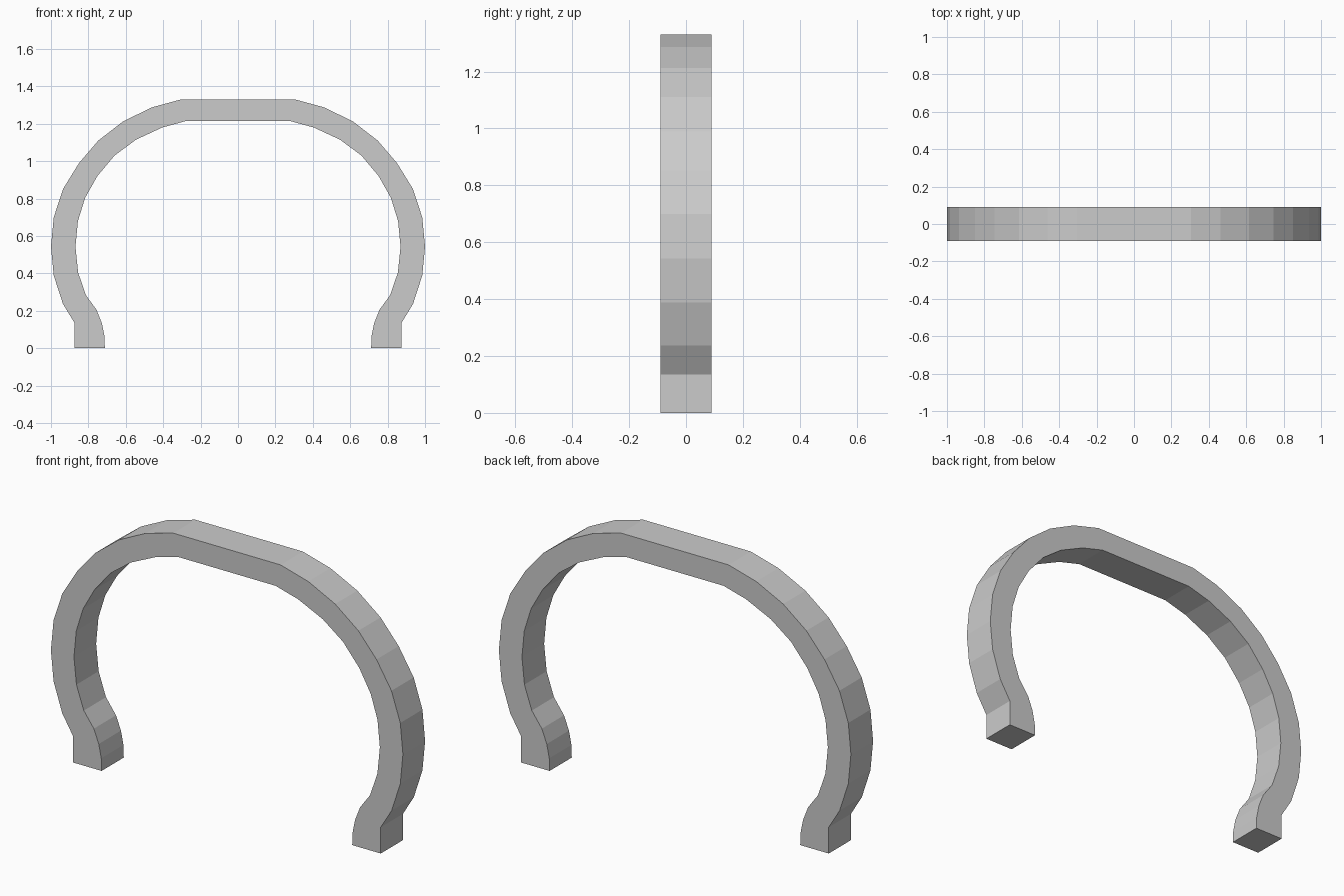
import bpy, bmesh

if "Cube" in bpy.data.objects:
    bpy.data.objects.remove(bpy.data.objects["Cube"])

# Half outline of the arch in x, z: outer edge going up, then inner edge going down
outer = [(0.874, 0), (0.874, 0.135), (0.936, 0.237), (0.985, 0.388), (1.0, 0.543),
         (0.985, 0.70), (0.935, 0.852), (0.85, 0.99), (0.747, 1.11), (0.615, 1.212),
         (0.462, 1.287), (0.305, 1.33)]
inner = [(0.277, 1.215), (0.405, 1.18), (0.545, 1.115), (0.66, 1.03), (0.752, 0.92),
         (0.817, 0.805), (0.856, 0.68), (0.869, 0.543), (0.855, 0.405), (0.813, 0.283),
         (0.756, 0.205), (0.728, 0.134), (0.714, 0.064), (0.712, 0)]
depth = 0.18


def mirrored(points):
    return [(-x, z) for x, z in reversed(points)]


# Closed band: over the outside, back along the inside
outline = outer + mirrored(outer) + mirrored(inner) + inner

# Extrude the outline front to back
bm = bmesh.new()
face = bm.faces.new([bm.verts.new((x, -depth / 2, z)) for x, z in outline])
result = bmesh.ops.extrude_face_region(bm, geom=[face], use_keep_orig=True)
back = [v for v in result["geom"] if isinstance(v, bmesh.types.BMVert)]
bmesh.ops.translate(bm, verts=back, vec=(0, depth, 0))
bmesh.ops.recalc_face_normals(bm, faces=bm.faces)

mesh = bpy.data.meshes.new("arched_band")
bm.to_mesh(mesh)
bm.free()
bpy.context.collection.objects.link(bpy.data.objects.new("arched_band", mesh))
